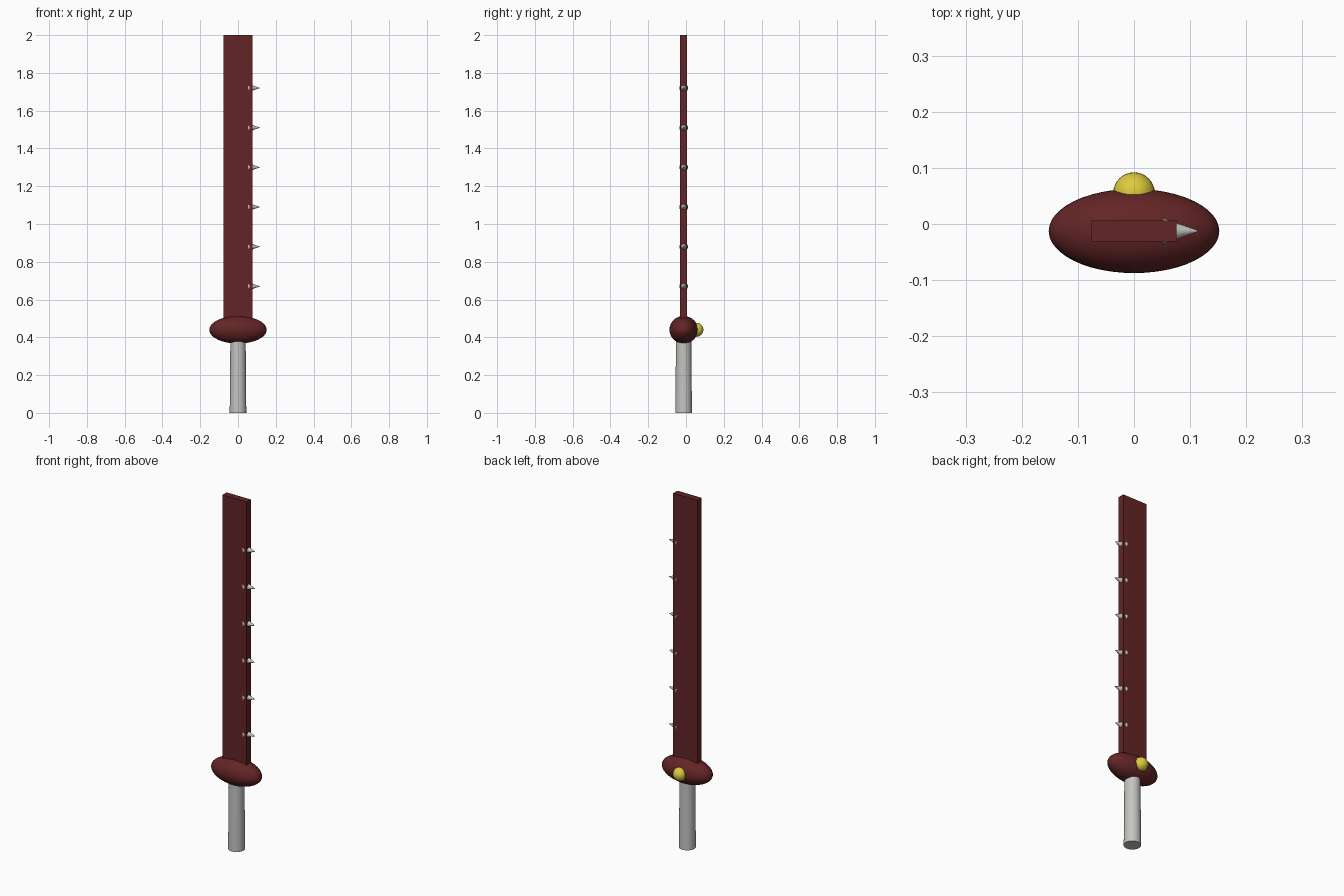
import bpy
import math

if "Cube" in bpy.data.objects:
    bpy.data.objects.remove(bpy.data.objects["Cube"], do_unlink=True)

AXIS_Y = -0.0125   # shared centre line of blade, guard and handle
GUARD_Z = 0.44


def make_material(name, rgb):
    mat = bpy.data.materials.new(name)
    mat.use_nodes = True
    color = (*rgb, 1)
    mat.diffuse_color = color
    mat.node_tree.nodes["Principled BSDF"].inputs["Base Color"].default_value = color
    return mat


dark_red = make_material("dark_red", (0.125, 0.018, 0.019))
yellow = make_material("yellow", (0.72, 0.6, 0.05))
light_grey = make_material("light_grey", (0.55, 0.55, 0.53))


def finish(name, mat, scale=(1, 1, 1), smooth=True):
    """Name, colour, scale and shade the part just added."""
    obj = bpy.context.object
    obj.name = name
    obj.scale = scale
    obj.data.materials.append(mat)
    bpy.ops.object.transform_apply(location=False, rotation=False, scale=True)
    if smooth:
        bpy.ops.object.shade_smooth_by_angle(angle=math.radians(40))
    return obj


# Flat slab blade, sunk into the guard
bpy.ops.mesh.primitive_cube_add(size=1, location=(0, AXIS_Y, (GUARD_Z + 2) / 2))
finish("blade", dark_red, (0.152, 0.038, 2 - GUARD_Z), smooth=False)

# Oval guard
bpy.ops.mesh.primitive_uv_sphere_add(segments=48, ring_count=24, radius=1,
                                     location=(0, AXIS_Y, GUARD_Z))
finish("guard", dark_red, (0.152, 0.075, 0.073))

# Round gem set in the back of the guard
bpy.ops.mesh.primitive_uv_sphere_add(segments=32, ring_count=16, radius=0.037,
                                     location=(0, 0.055, GUARD_Z))
finish("guard_gem", yellow)

# Slightly tapered round handle
bpy.ops.mesh.primitive_cone_add(vertices=32, radius1=0.044, radius2=0.040,
                                depth=GUARD_Z, location=(0, AXIS_Y, GUARD_Z / 2))
finish("handle", light_grey)

# Row of cone teeth along the left edge, bases just breaking the blade faces
for i in range(6):
    bpy.ops.mesh.primitive_cone_add(vertices=32, radius1=0.023, radius2=0, depth=0.065,
                                    location=(0.0845, AXIS_Y, 0.67 + 0.21 * i),
                                    rotation=(0, math.pi / 2, 0))
    finish(f"tooth_{i + 1}", light_grey, smooth=False)
